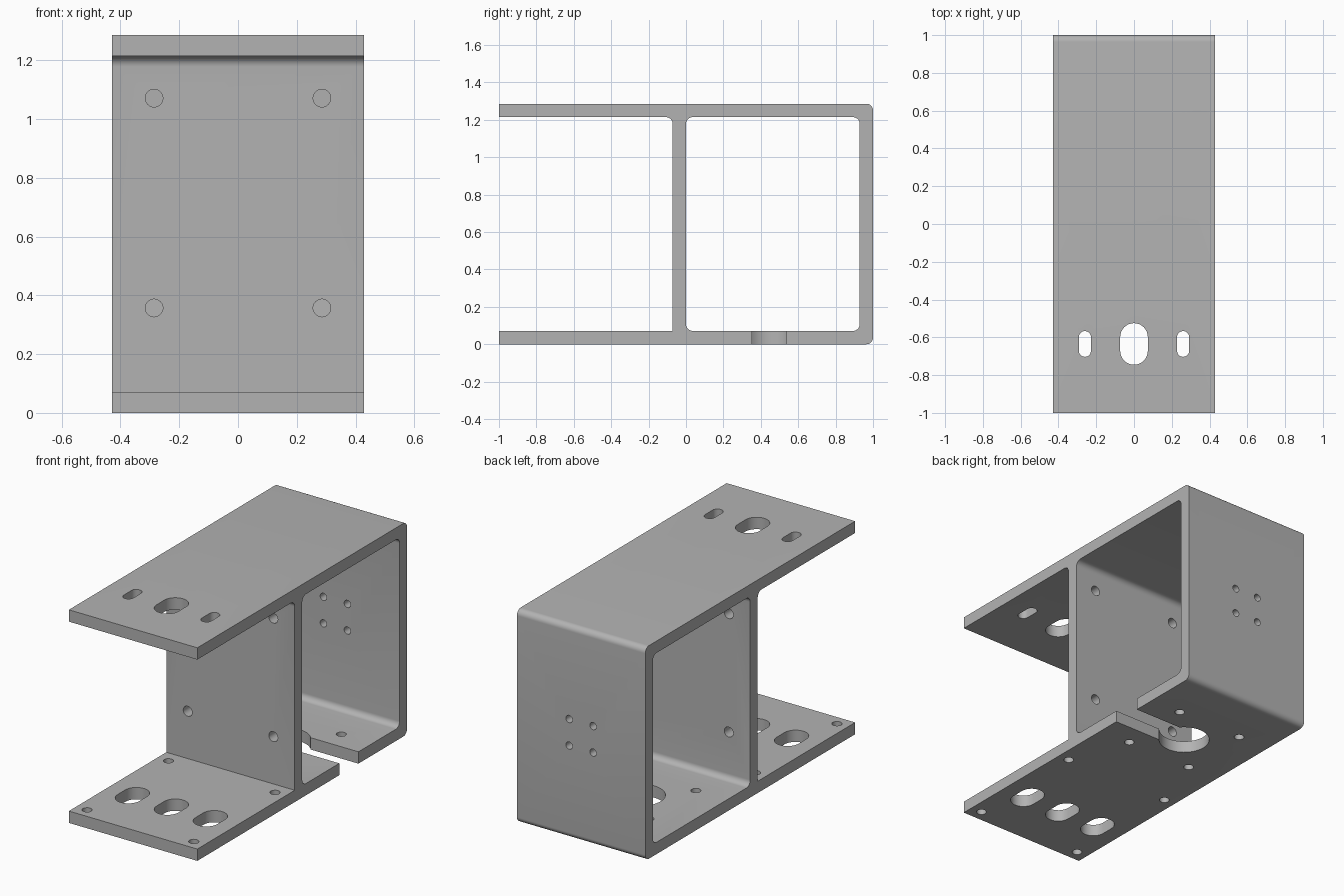
import bpy, bmesh, math
from mathutils import Vector

old = bpy.data.objects.get("Cube")
if old:
    bpy.data.objects.remove(old, do_unlink=True)

T = 1 / 14            # plate thickness
W = 6 * T             # half width
H = 18 * T            # height
R = T / 2             # fillet radius


def arc(cx, cy, r, a0, a1, n):
    return [(cx + r * math.cos(a0 + (a1 - a0) * i / n),
             cy + r * math.sin(a0 + (a1 - a0) * i / n)) for i in range(n + 1)]


def rounded(corners, n=8):
    """Outline whose corners (u, v, radius) are filleted where radius > 0 (square corners only)."""
    pts = []
    for i, (u, v, r) in enumerate(corners):
        p = Vector((u, v))
        if not r:
            pts.append((u, v))
            continue
        a = (Vector(corners[i - 1][:2]) - p).normalized() * r
        b = (Vector(corners[(i + 1) % len(corners)][:2]) - p).normalized() * r
        for k in range(n + 1):
            t = k / n * math.pi / 2
            pts.append(tuple(p + a * (1 - math.sin(t)) + b * (1 - math.cos(t))))
    return pts


def circle(u, v, r, n=32):
    return arc(u, v, r, 0, 2 * math.pi, n)[:-1]


def slot(u, v, r, half):
    """Round-ended slot, long in v."""
    d = half - r
    return arc(u, v + d, r, 0, math.pi, 16) + arc(u, v - d, r, math.pi, 2 * math.pi, 16)


def prism(bm, pts, axis, lo, hi):
    """Extrude a 2D outline along an axis; the other two axes keep their order."""
    def place(p, w):
        c = list(p)
        c.insert(axis, w)
        return bm.verts.new(c)
    a = [place(p, lo) for p in pts]
    b = [place(p, hi) for p in pts]
    faces = [bm.faces.new(a), bm.faces.new(b)]
    for i in range(len(pts)):
        j = (i + 1) % len(pts)
        faces.append(bm.faces.new((a[i], a[j], b[j], b[i])))
    bmesh.ops.recalc_face_normals(bm, faces=faces)


def make(name, prisms):
    bm = bmesh.new()
    for p in prisms:
        prism(bm, *p)
    me = bpy.data.meshes.new(name)
    bm.to_mesh(me)
    bm.free()
    ob = bpy.data.objects.new(name, me)
    bpy.context.collection.objects.link(ob)
    return ob


def cut(target, prisms):
    tool = make("cutter", prisms)
    tool.hide_render = True
    mod = target.modifiers.new("cut", "BOOLEAN")
    mod.operation, mod.solver, mod.object = "DIFFERENCE", "EXACT", tool
    bpy.ops.object.select_all(action="DESELECT")
    bpy.context.view_layer.objects.active = target
    target.select_set(True)
    bpy.ops.object.modifier_apply(modifier=mod.name)
    bpy.data.objects.remove(tool, do_unlink=True)


# Bracket side profile (y, z), swept across the width
profile = rounded([(-1, 0, 0), (1, 0, R), (1, H, R), (-1, H, 0),
                   (-1, H - T, 0), (-T, H - T, R), (-T, T, 0), (-1, T, 0)])
bracket = make("bracket", [(profile, 0, -W, W)])

# Open box window behind the middle wall
cut(bracket, [(rounded([(0, T, R), (1 - T, T, R), (1 - T, H - T, R), (0, H - T, R)]),
               0, -1, 1)])

# Drilled holes and slots
E = 0.02
BOTTOM, TOP = (-E, T + E), (H - T - E, H + E)
MIDDLE, BACK = (-T - E, E), (1 - T - E, 1 + E)
SLOT_Y, KEY_Y = -0.635, 0.445
holes = []
for x in (-0.26, 0, 0.26):
    holes.append((slot(x, SLOT_Y, 0.073, 0.11), 2, *BOTTOM))
    r, half = (0.032, 0.068) if x else (0.073, 0.11)
    holes.append((slot(x, SLOT_Y, r, half), 2, *TOP))
for s in (-1, 1):
    for y in (-0.93, -0.155):
        holes.append((circle(s * 0.356, y, 0.028), 2, *BOTTOM))
    for d in (-1, 1):
        holes.append((circle(s * 0.221, KEY_Y + d * 0.224, 0.028), 2, *BOTTOM))
        holes.append((circle(s * 0.08, 0.64 + d * 0.08, 0.022), 1, *BACK))
    for z in (5 * T, 15 * T):
        holes.append((circle(s * 4 * T, z, 0.03), 1, *MIDDLE))
holes.append((circle(0, KEY_Y, 0.143, 48), 2, *BOTTOM))
cut(bracket, holes)

# Cable notch from the left edge into the large hole
g = 0.091
cut(bracket, [([(0, KEY_Y - g), (W + E, KEY_Y - g), (W + E, KEY_Y + g), (0, KEY_Y + g)],
               2, *BOTTOM)])

# Material
mat = bpy.data.materials.new("plain_grey")
mat.use_nodes = True
grey = (0.45, 0.45, 0.45, 1)
mat.diffuse_color = grey
mat.node_tree.nodes["Principled BSDF"].inputs["Base Color"].default_value = grey
bracket.data.materials.clear()
bracket.data.materials.append(mat)

bpy.context.view_layer.objects.active = bracket
bracket.select_set(True)
bpy.ops.object.shade_smooth_by_angle(angle=math.radians(30))
